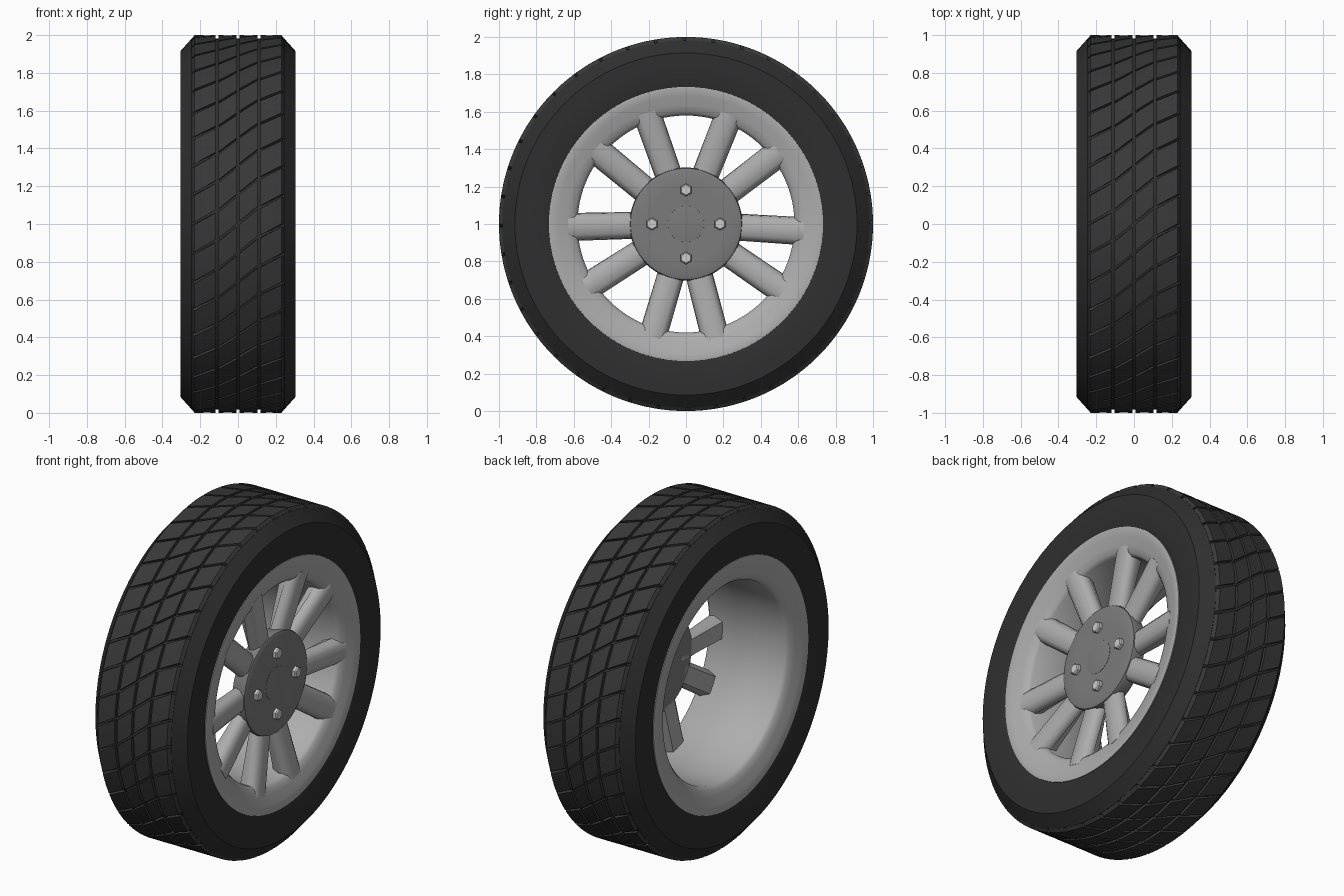
import bpy, bmesh
from math import sin, cos, pi, radians

if "Cube" in bpy.data.objects:
    bpy.data.objects.remove(bpy.data.objects["Cube"])

CZ = 1.0  # axle height


def mat(name, v):
    m = bpy.data.materials.new(name)
    m.diffuse_color = (v, v, v, 1)
    m.use_nodes = True
    m.node_tree.nodes["Principled BSDF"].inputs["Base Color"].default_value = m.diffuse_color
    return m


rubber = mat("rubber", 0.028)
tread_rubber = mat("tread_rubber", 0.04)
alloy = mat("alloy", 0.42)
dark_alloy = mat("dark_alloy", 0.2)
steel = mat("steel", 0.6)


def finish(bm, name, material, angle=35):
    bmesh.ops.recalc_face_normals(bm, faces=bm.faces)
    me = bpy.data.meshes.new(name)
    bm.to_mesh(me)
    bm.free()
    ob = bpy.data.objects.new(name, me)
    bpy.context.collection.objects.link(ob)
    me.materials.append(material)
    bpy.ops.object.select_all(action='DESELECT')
    ob.select_set(True)
    bpy.context.view_layer.objects.active = ob
    bpy.ops.object.shade_smooth_by_angle(angle=radians(angle))
    return ob


def polar(x, r, a, y=0, z=CZ):
    """Point at angle a measured from straight up towards +y."""
    return (x, y + r * sin(a), z + r * cos(a))


def skin(bm, rings, wrap):
    """Join equal-sized closed rings with quads; wrap joins last to first, else cap."""
    n = len(rings[0])
    pairs = list(zip(rings, rings[1:])) + ([(rings[-1], rings[0])] if wrap else [])
    for a, b in pairs:
        for i in range(n):
            bm.faces.new((a[i], a[(i + 1) % n], b[(i + 1) % n], b[i]))
    if not wrap:
        bm.faces.new(rings[0])
        bm.faces.new(rings[-1])


def lathe(name, profile, material, seg=80, closed=False, y=0, z=CZ, angle=35):
    """Spin (x, r) profile round the x axis."""
    bm = bmesh.new()
    rings = [[bm.verts.new(polar(x, r, 2 * pi * i / seg, y, z)) for i in range(seg)]
             for x, r in profile]
    skin(bm, rings, closed)
    return finish(bm, name, material, angle)


def mirrored(half):
    return half + [(-x, r) for x, r in reversed(half)]


# Tyre carcass: sidewalls, shoulders and groove floor
lathe("tyre", mirrored([(0.25, 0.70), (0.292, 0.728), (0.302, 0.77), (0.305, 0.84),
                        (0.305, 0.915), (0.245, 0.982)]), rubber, closed=True, angle=40)

# Tread blocks: four slanted bands
N = 40
PITCH = 2 * pi / N
GAP = 0.016
# (x start, x end, slant offset start, slant offset end)
BANDS = [(-0.23, -0.119, -0.155, -0.09), (-0.103, -0.008, -0.085, -0.007),
         (0.008, 0.103, 0.007, 0.085), (0.119, 0.23, 0.09, 0.15)]
bm = bmesh.new()
for x0, x1, s0, s1 in BANDS:
    b0 = x0 - 0.015 if x0 < -0.2 else x0
    b1 = x1 + 0.015 if x1 > 0.2 else x1
    for k in range(N):
        rings = []
        for j in range(3):
            t = k * PITCH + GAP / 2 + (PITCH - GAP) * j / 2
            a0, a1 = t + s0 - pi / 2, t + s1 - pi / 2
            rings.append([bm.verts.new(polar(*p)) for p in
                          ((b0, 0.98, a0), (x0, 1.0, a0), (x1, 1.0, a1), (b1, 0.98, a1))])
        skin(bm, rings, False)
finish(bm, "tread_blocks", tread_rubber)

# Rim: barrel with rolled lip on both sides
lathe("rim", mirrored([(0.26, 0.735), (0.298, 0.733), (0.3, 0.722), (0.291, 0.685),
                       (0.277, 0.635), (0.264, 0.597), (0.245, 0.58)]),
      alloy, seg=96, closed=True, angle=45)

# Spokes: five pairs, octagonal section
bm = bmesh.new()
for k in range(5):
    for off in (-15.5, 15.5):
        a = radians(37 + 72 * k + off)
        rings = []
        for r, xf, w in ((0.2, 0.235, 0.95), (0.63, 0.277, 1.0)):
            half = [(0.042, xf), (0.068, xf - 0.022), (0.075, xf - 0.055), (0.05, 0.165)]
            sec = half + [(-u, x) for u, x in reversed(half)]
            rings.append([bm.verts.new((x, r * sin(a) + u * w * cos(a),
                                        CZ + r * cos(a) - u * w * sin(a))) for u, x in sec])
        skin(bm, rings, False)
finish(bm, "spokes", alloy, 50)

# Hub disc with raised edge, and shallow centre cap
lathe("hub", [(0.165, 0.29), (0.235, 0.302), (0.25, 0.297), (0.256, 0.282),
              (0.252, 0.2), (0.252, 0.08)], dark_alloy, seg=64)
lathe("centre_cap", [(0.245, 0.1), (0.253, 0.097), (0.257, 0.06), (0.258, 0.02)],
      dark_alloy, seg=32)

# Wheel bolts: hex heads
for k in range(4):
    a = k * pi / 2
    lathe("wheel_bolt", [(0.24, 0.034), (0.268, 0.034), (0.275, 0.027)], steel, seg=6,
          y=0.182 * sin(a), z=CZ + 0.182 * cos(a), angle=20)
